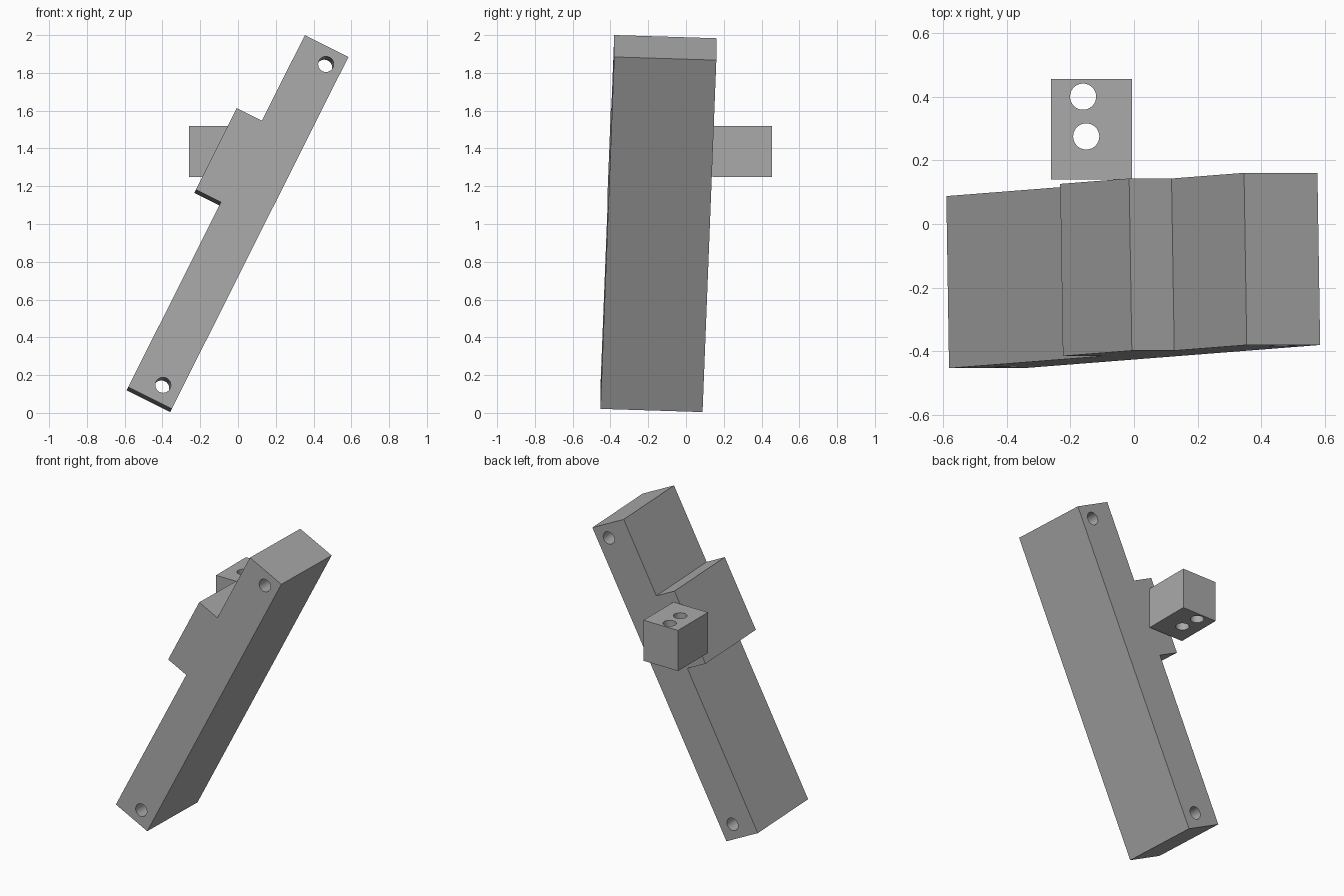
import bpy
import bmesh
from mathutils import Matrix, Vector

if "Cube" in bpy.data.objects:
    bpy.data.objects.remove(bpy.data.objects["Cube"])

grey = bpy.data.materials.new("plain grey")
grey.use_nodes = True
colour = (0.4, 0.4, 0.4, 1)
grey.diffuse_color = colour
grey.node_tree.nodes["Principled BSDF"].inputs["Base Color"].default_value = colour


def add_object(name, bm):
    mesh = bpy.data.meshes.new(name)
    bmesh.ops.recalc_face_normals(bm, faces=bm.faces)
    bm.to_mesh(mesh)
    bm.free()
    mesh.materials.append(grey)
    obj = bpy.data.objects.new(name, mesh)
    bpy.context.collection.objects.link(obj)
    return obj


def prism(name, outline, depth):
    """Extrude an outline in the local x, y plane along local z."""
    bm = bmesh.new()
    face = bm.faces.new([bm.verts.new((x, y, 0)) for x, y in outline])
    result = bmesh.ops.extrude_face_region(bm, geom=[face])
    verts = [v for v in result["geom"] if isinstance(v, bmesh.types.BMVert)]
    bmesh.ops.translate(bm, verts=verts, vec=(0, 0, depth))
    return add_object(name, bm)


def drill(target, x, y, radius, depth):
    """Cut a round through hole along the target's local z."""
    bm = bmesh.new()
    bmesh.ops.create_cone(bm, cap_ends=True, segments=48, radius1=radius,
                          radius2=radius, depth=depth * 2,
                          matrix=Matrix.Translation((x, y, depth / 2)))
    cutter = add_object("hole_cutter", bm)
    cutter.hide_render = True
    cut = target.modifiers.new("hole", "BOOLEAN")
    cut.operation = "DIFFERENCE"
    cut.solver = "EXACT"
    cut.object = cutter
    bpy.context.view_layer.objects.active = target
    bpy.ops.object.modifier_apply(modifier=cut.name)
    bpy.data.objects.remove(cutter)


def finish(obj):
    bpy.ops.object.select_all(action="DESELECT")
    obj.select_set(True)
    bpy.context.view_layer.objects.active = obj
    bpy.ops.object.shade_smooth_by_angle()


# Leaning bar with a raised step on its upper left side
length, width, depth, step = 2.086, 0.258, 0.541, 0.149
low, high = 1.095, 1.578
bar = prism("leaning_bar", [(0, 0), (width, 0), (width, length), (0, length),
                            (0, high), (-step, high), (-step, low), (0, low)], depth)
for x, y in ((0.16, 0.092), (0.169, length - 0.088)):
    drill(bar, x, y, 0.041, depth)

along = Vector((0.935, 0.073, 1.863)).normalized()
across = Vector((0.23, 0, -0.1155)).normalized()
back = along.cross(across).normalized()
across = back.cross(along)
# Local x runs across, y along and z from front to back
if back.y < 0:
    back = -back
frame = Matrix((across, along, back)).transposed().to_4x4()
bar.matrix_world = Matrix.Translation((-0.581, -0.453, 0.137)) @ frame
finish(bar)

# Upright block behind the step with two vertical holes
block = prism("rear_block", [(-0.26, 0.14), (-0.006, 0.14),
                             (-0.006, 0.455), (-0.26, 0.455)], 0.27)
for x, y in ((-0.16, 0.4), (-0.15, 0.275)):
    drill(block, x, y, 0.041, 0.27)
block.location.z = 1.25
finish(block)
